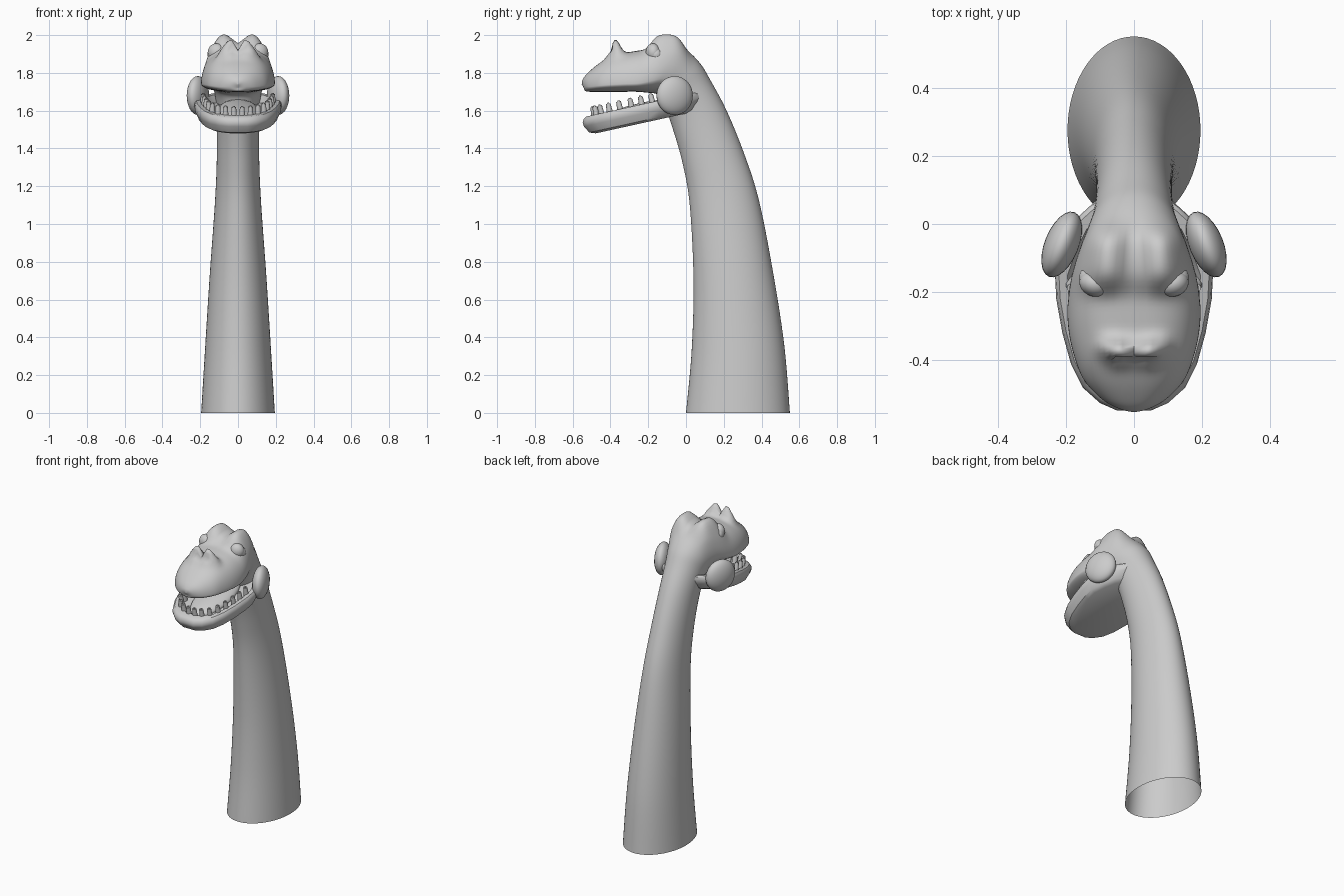
import bpy, bmesh, math
from mathutils import Vector

old = bpy.data.objects.get("Cube")
if old:
    bpy.data.objects.remove(old, do_unlink=True)

grey = bpy.data.materials.new("plain grey")
grey.use_nodes = True
grey.diffuse_color = (0.6, 0.6, 0.6, 1)
grey.node_tree.nodes["Principled BSDF"].inputs["Base Color"].default_value = (0.6, 0.6, 0.6, 1)


def finish(bm, name, angle=60):
    bmesh.ops.recalc_face_normals(bm, faces=bm.faces)
    mesh = bpy.data.meshes.new(name)
    bm.to_mesh(mesh)
    bm.free()
    mesh.materials.append(grey)
    ob = bpy.data.objects.new(name, mesh)
    bpy.context.collection.objects.link(ob)
    bpy.ops.object.select_all(action="DESELECT")
    ob.select_set(True)
    bpy.context.view_layer.objects.active = ob
    bpy.ops.object.shade_smooth_by_angle(angle=math.radians(angle))
    return ob


def skin(bm, rings):
    rows = [[bm.verts.new(p) for p in ring] for ring in rings]
    n = len(rows[0])
    for a, b in zip(rows, rows[1:]):
        for i in range(n):
            j = (i + 1) % n
            bm.faces.new((a[i], a[j], b[j], b[i]))
    return rows


def ellipsoid(name, loc, radii, turn=(0, 0, 0)):
    bm = bmesh.new()
    bmesh.ops.create_uvsphere(bm, u_segments=24, v_segments=16, radius=1)
    ob = finish(bm, name)
    ob.location, ob.scale, ob.rotation_euler = loc, radii, turn
    return ob


def spline(keys, steps):
    out = []
    for i in range(len(keys) - 1):
        p0, p1 = keys[max(i - 1, 0)], keys[i]
        p2, p3 = keys[i + 1], keys[min(i + 2, len(keys) - 1)]
        for s in range(steps):
            t = s / steps
            out.append([b + t / 2 * (c - a + t * (2 * a - 5 * b + 4 * c - d + t * (3 * (b - c) + d - a)))
                        for a, b, c, d in zip(p0, p1, p2, p3)])
    return out + [list(keys[-1])]


# Neck and skull: throat y, z, nape y, z, half width, height of widest point
sections = [
    (0, 0, .55, 0, .195, .5), (.03, .33, .52, .36, .174, .5),
    (.04, .7, .46, .75, .15, .5), (.02, 1.1, .385, 1.13, .122, .5),
    (-.02, 1.33, .305, 1.38, .112, .5), (-.075, 1.52, .215, 1.6, .112, .5),
    (-.11, 1.62, .13, 1.76, .122, .48), (-.13, 1.67, .075, 1.85, .14, .42),
    (-.16, 1.69, .0, 1.92, .165, .35), (-.2, 1.695, -.09, 1.94, .185, .27),
    (-.26, 1.7, -.2, 1.925, .195, .2), (-.33, 1.7, -.3, 1.91, .19, .2),
    (-.4, 1.7, -.39, 1.89, .172, .2), (-.46, 1.7, -.46, 1.85, .145, .22),
    (-.51, 1.7, -.52, 1.8, .095, .27), (-.535, 1.705, -.547, 1.765, .045, .4),
    (-.54, 1.72, -.552, 1.74, .004, .5)]


def section_ring(by, bz, ty, tz, w, c, n=64):
    ring = []
    for i in range(n):
        a = math.tau * i / n
        s, k = math.sin(a), math.cos(a)
        h = c + s * ((1 - c) if s > 0 else c)
        x = math.copysign(abs(k) ** (.55 + .9 * c), k) * w
        ring.append(Vector((x, by + (ty - by) * h, bz + (tz - bz) * h)))
    return ring


def sculpt(p):
    # Raise the brows and nostrils, then dent the nostril openings
    x, y = abs(p.x), p.y
    if p.z > 1.78 and y < .15:
        fade = min(1, (p.z - 1.78) / .08)
        brow = .075 * math.exp(-((x - .085) / .07) ** 2 - ((y + .1) / .095) ** 4)
        nose = .085 * math.exp(-((x - .04) / .036) ** 2 - ((y + .375) / .034) ** 2)
        wing = .03 * math.exp(-((x - .085) / .025) ** 2 - ((y + .36) / .03) ** 2)
        p.z += fade * (brow + nose + wing)
        if -.46 < y < -.36:
            p.y += .03 * math.exp(-((x - .04) / .014) ** 2 - ((p.z - 1.925) / .018) ** 2)
    return p


bm = bmesh.new()
rows = skin(bm, [[sculpt(p) for p in section_ring(*k)] for k in spline(sections, 7)])
bm.faces.new(rows[-1])
finish(bm, "neck_and_skull", 75)

# Lower jaw: a sloping tray with a raised lip
half = [(.05, -.547), (.1, -.525), (.15, -.48), (.185, -.41), (.21, -.32),
        (.228, -.22), (.232, -.14), (.2, -.05), (.165, .02), (.11, .07)]
outline = half + [(-x, y) for x, y in reversed(half)]


def jaw_point(x, y, scale, height):
    y = -.2 + (y + .2) * scale
    return Vector((x * scale, y, 1.475 + .22 * (y + .5) + height))


layers = [(.8, 0), (.9, .012), (.98, .05), (1, .07), (.985, .09), (.95, .1), (.84, .1), (.79, .06)]
bm = bmesh.new()
rows = skin(bm, [[jaw_point(x, y, s, h) for x, y in outline] for s, h in layers])
bm.faces.new(rows[0])
bm.faces.new(rows[-1])
finish(bm, "lower_jaw", 35)

ellipsoid("tongue", (0, -.24, 1.595), (.11, .22, .045), (.22, 0, 0))

# Teeth follow the inside of the lip
tooth_spots = [(.022, -.487), (.066, -.476), (.106, -.45), (.136, -.405),
               (.155, -.35), (.168, -.29), (.178, -.235), (.184, -.18)]
for side, label in ((1, "left"), (-1, "right")):
    for i, (x, y) in enumerate(tooth_spots):
        bm = bmesh.new()
        bmesh.ops.create_cone(bm, cap_ends=True, segments=10, radius1=.019, radius2=.012, depth=.085)
        top = [e for e in bm.edges if all(v.co.z > 0 for v in e.verts)]
        bmesh.ops.bevel(bm, geom=top, offset=.006, segments=2, affect="EDGES")
        tooth = finish(bm, f"{label}_tooth_{i + 1}")
        tooth.location = jaw_point(side * x, y, 1, .105)
        tooth.rotation_euler = (.2, 0, 0)
    # Jaw hinge discs, eyes and lids
    ellipsoid(f"{label}_jaw_hinge", (side * .212, -.06, 1.68), (.05, .102, .103), (0, 0, side * .38))
    ellipsoid(f"{label}_eye", (side * .115, -.175, 1.908), (.046, .038, .048), (0, 0, side * .3))
    ellipsoid(f"{label}_eyelid", (side * .11, -.165, 1.895), (.053, .042, .045), (.3, 0, side * .4))
